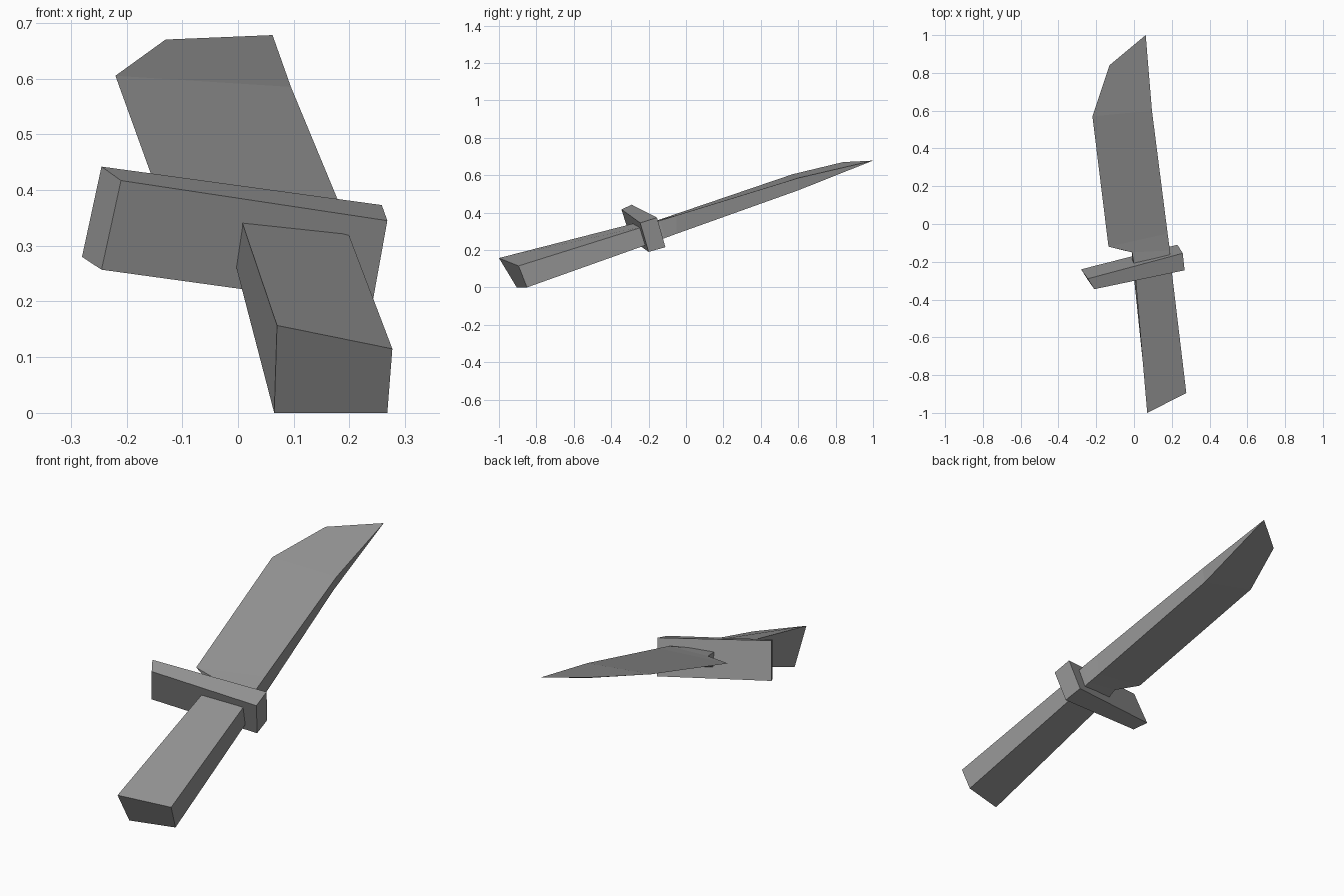
import bpy, bmesh

cube = bpy.data.objects.get("Cube")
if cube:
    bpy.data.objects.remove(cube, do_unlink=True)

grey = bpy.data.materials.new("plain_grey")
grey.use_nodes = True
colour = (0.3, 0.3, 0.3, 1)
grey.diffuse_color = colour
grey.node_tree.nodes["Principled BSDF"].inputs["Base Color"].default_value = colour


def loft(name, sections):
    """Skin four-cornered sections into a closed flat-faced solid."""
    bm = bmesh.new()
    rings = [[bm.verts.new(p) for p in s] for s in sections]
    for a, b in zip(rings, rings[1:]):
        for i in range(4):
            j = (i + 1) % 4
            bm.faces.new((a[i], a[j], b[j], b[i]))
    bm.faces.new(rings[0])
    bm.faces.new(rings[-1])
    # Corners that share a point collapse into the sharp edge and the tip
    bmesh.ops.remove_doubles(bm, verts=bm.verts, dist=0.0005)
    bmesh.ops.dissolve_degenerate(bm, edges=bm.edges, dist=0.0005)
    bmesh.ops.recalc_face_normals(bm, faces=bm.faces)
    mesh = bpy.data.meshes.new(name)
    bm.to_mesh(mesh)
    bm.free()
    mesh.materials.append(grey)
    obj = bpy.data.objects.new(name, mesh)
    bpy.context.collection.objects.link(obj)
    return obj


def wedge(edge, spine_top, spine_bottom):
    """Blade section: one sharp edge point and two spine corners."""
    return [edge, spine_top, spine_bottom, edge]


# Corner order: edge side top, spine top, spine bottom, edge side bottom
pommel = [(0.07, -1.0, 0.157), (0.277, -0.895, 0.115),
          (0.268, -0.85, 0), (0.065, -0.905, 0)]
tang = [(0.004, -0.24, 0.352), (0.195, -0.21, 0.33),
        (0.185, -0.17, 0.242), (-0.008, -0.21, 0.28)]
notch = [(-0.01, -0.15, 0.36), (0.19, -0.14, 0.357),
         (0.178, -0.11, 0.265), (-0.012, -0.15, 0.315)]
tip = (0.062, 1.0, 0.678)

# Handle
loft("handle", [pommel, tang])

# Blade: tang, notch, heel, belly, clipped tip
loft("blade", [
    tang,
    notch,
    wedge((-0.135, -0.12, 0.37), (0.178, -0.05, 0.385), (0.168, -0.05, 0.287)),
    wedge((-0.22, 0.57, 0.605), (0.095, 0.6, 0.585), (0.08, 0.6, 0.519)),
    wedge((-0.13, 0.84, 0.67), tip, tip),
])

# Guard, slanted at its outer end
loft("guard", [
    [(-0.21, -0.345, 0.417), (-0.245, -0.29, 0.442),
     (-0.28, -0.24, 0.28), (-0.245, -0.295, 0.257)],
    [(0.268, -0.245, 0.345), (0.258, -0.155, 0.373),
     (0.23, -0.11, 0.215), (0.24, -0.2, 0.19)],
])
